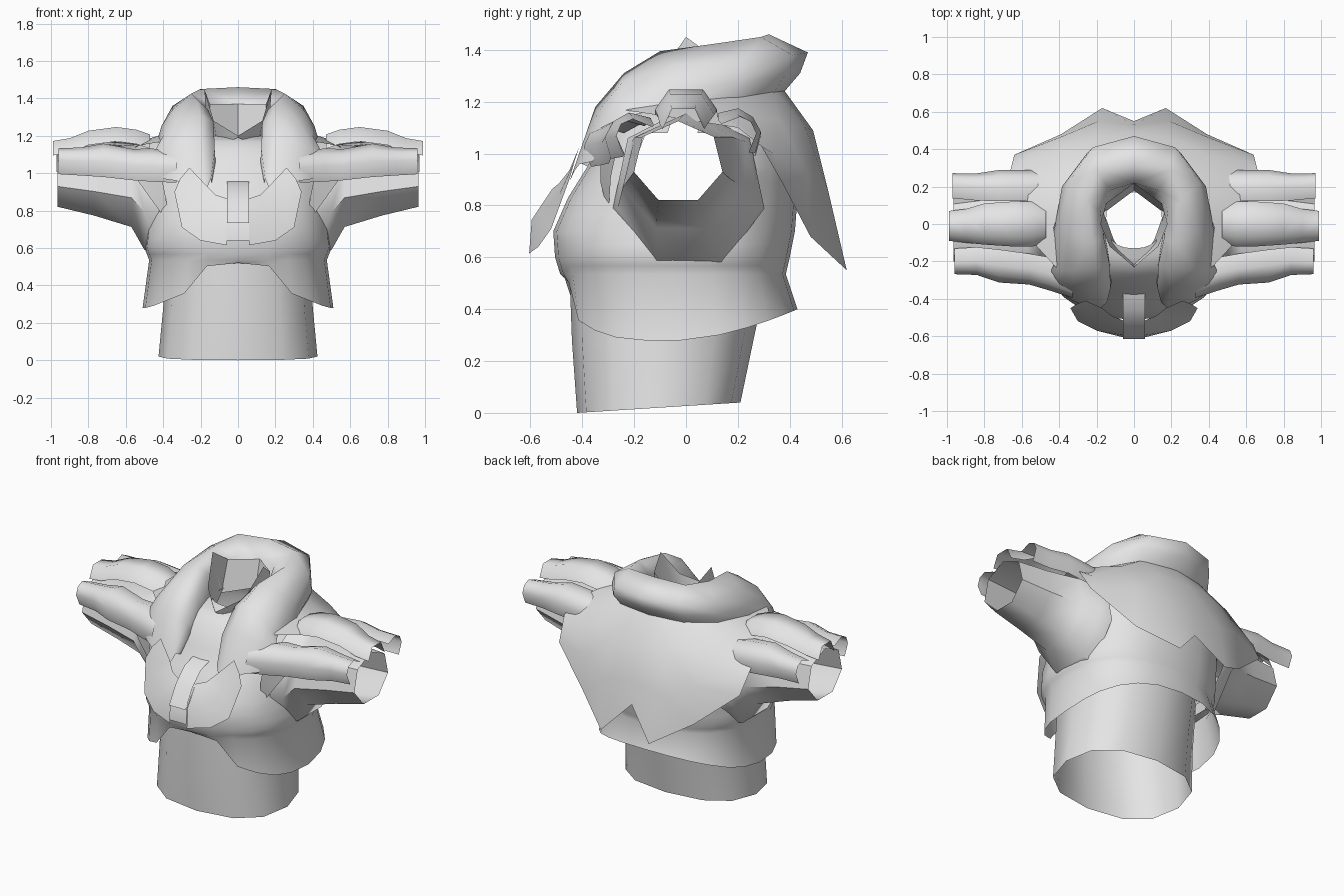
import bpy, bmesh, math

cloth = bpy.data.materials.new("grey cloth")
cloth.diffuse_color = (0.78, 0.78, 0.78, 1)


def loft(name, rows, closed=False, mirror=False, angle=50, drop=None):
    """Skin a list of point rows; optionally close each row and mirror across x."""
    bm = bmesh.new()
    grid = [[bm.verts.new(p) for p in r] for r in rows]
    n = len(rows[0])
    for a, b in zip(grid, grid[1:]):
        for i in range(n if closed else n - 1):
            j = (i + 1) % n
            bm.faces.new((a[i], a[j], b[j], b[i]))
    if mirror:
        geo = bm.verts[:] + bm.edges[:] + bm.faces[:]
        dup = bmesh.ops.duplicate(bm, geom=geo)["geom"]
        for v in dup:
            if isinstance(v, bmesh.types.BMVert):
                v.co.x = -v.co.x
        bmesh.ops.reverse_faces(bm, faces=[f for f in dup if isinstance(f, bmesh.types.BMFace)])
    bmesh.ops.remove_doubles(bm, verts=bm.verts, dist=0.0005)
    if drop:
        bad = [f for f in bm.faces if drop(f.calc_center_median())]
        bmesh.ops.delete(bm, geom=bad, context='FACES')
    bmesh.ops.recalc_face_normals(bm, faces=bm.faces)
    me = bpy.data.meshes.new(name)
    bm.to_mesh(me)
    bm.free()
    me.materials.append(cloth)
    ob = bpy.data.objects.new(name, me)
    bpy.context.collection.objects.link(ob)
    bpy.context.view_layer.objects.active = ob
    ob.select_set(True)
    bpy.ops.object.shade_smooth_by_angle(angle=math.radians(angle))
    ob.select_set(False)
    return ob


def body_ring(xh, yf, yb, zfun, n=24, e=0.83):
    """Rounded body section; zfun gives height from the x, y position."""
    ring = []
    for i in range(n):
        t = 2 * math.pi * i / n
        c, s = math.cos(t), math.sin(t)
        x = xh * math.copysign(abs(c) ** e, c)
        y = (yf + yb) / 2 + (yb - yf) / 2 * math.copysign(abs(s) ** e, s)
        ring.append((x, y, zfun(x, y)))
    return ring


def level(z):
    return lambda x, y: z


# Undershirt: open tube at the waist
loft("undershirt", [
    body_ring(.425, -.42, .21, lambda x, y: .04 * (y + .42) / .63, 12),
    body_ring(.40, -.44, .26, level(.28), 12),
    body_ring(.385, -.45, .32, level(.56), 12)], closed=True)


# Jacket body with an arched front hem and open arm holes
def hem(x, y):
    if y < -.2:
        t = min(max((abs(x) - .2) / .08, 0), 1)
        z = .52 - .1 * (abs(x) if abs(x) < .2 else .2) - .14 * t
        return z - .08 * min(max((abs(x) - .28) / .2, 0), 1)
    return .28 + .12 * max(0, (y + .02) / .45) ** 1.6


body = [body_ring(.51, -.465, .43, hem)]
sections = [(.535, .475, -.485, .385), (.6, .5, -.505, .40), (.7, .49, -.512, .42), (.83, .48, -.455, .43),
            (.95, .48, -.38, .43), (1.08, .46, -.31, .40), (1.17, .33, -.23, .33), (1.2, .15, -.13, .17)]
for a, b in zip(sections, sections[1:]):
    for k in (0, .5):
        z, xh, yf, yb = [p + (q - p) * k for p, q in zip(a, b)]
        body.append(body_ring(xh, yf, yb, level(z)))
body.append(body_ring(.15, -.13, .17, level(1.2)))
loft("jacket_body", body, closed=True,
     drop=lambda c: abs(c.x) > .3 and ((c.y + .0) / .215) ** 2 + ((c.z - .9) / .225) ** 2 < 1)

# Sleeves: seven sided open tubes
sleeve = []
for x, cy, cz, ry, rz in [(.42, .01, .86, .30, .32), (.5, .01, .86, .28, .3), (.57, -.01, .92, .24, .23),
                          (.77, -.025, .945, .20, .19), (.965, -.03, .965, .175, .16)]:
    sleeve.append([(x, cy + ry * math.sin(2 * math.pi * i / 7), cz + rz * math.cos(2 * math.pi * i / 7))
                   for i in range(7)])
loft("sleeves", sleeve, closed=True, mirror=True)


# Shoulder straps: draped bands along the arm
ARCH = [(-1, -.5), (-.6, .5), (0, .75), (.6, .5), (1, -.5)]
TOP = [(-1, -.5), (-.55, .6), (.55, .6), (1, -.5)]


def strap(name, prof, path, roll, thick):
    cr, sr = math.cos(roll), math.sin(roll)
    rows = []
    for x, y, z, w in path:
        rows.append([(x, y + a * w * cr - b * thick * sr, z + a * w * sr + b * thick * cr) for a, b in prof])
    loft(name, rows, mirror=True, angle=75)


strap("top_strap", TOP, [(.47, 0, 1.165, .1), (.54, 0, 1.19, .12), (.65, 0, 1.205, .12), (.8, 0, 1.185, .11),
                         (.9, -.01, 1.145, .09), (.99, -.01, 1.13, .08)], 0, .07)
strap("front_strap", ARCH, [(.33, -.33, 1.04, .09), (.46, -.28, 1.06, .11), (.56, -.255, 1.06, .1),
                            (.72, -.24, 1.085, .11), (.84, -.21, 1.075, .085), (.96, -.21, 1.075, .075)], .8, .075)
strap("back_strap", ARCH, [(.47, .22, 1.08, .09), (.56, .22, 1.09, .105), (.72, .22, 1.105, .105),
                           (.84, .21, 1.09, .085), (.97, .215, 1.085, .075)], -.8, .07)

# Rolled hood around the neck, its ends draping onto the chest
hood = [
    [(0, .2, 1.2), (0, .22, 1.375), (0, .32, 1.46), (0, .47, 1.39), (0, .44, 1.31), (0, .38, 1.24)],
    [(.1, .15, 1.2), (.13, .18, 1.37), (.2, .29, 1.45), (.22, .41, 1.38), (.25, .38, 1.3), (.22, .33, 1.22)],
    [(.16, .06, 1.18), (.18, .07, 1.36), (.25, .12, 1.425), (.35, .22, 1.36), (.385, .2, 1.27), (.36, .18, 1.2)],
    [(.15, -.08, 1.15), (.16, -.08, 1.34), (.22, -.1, 1.395), (.35, -.05, 1.34), (.41, -.05, 1.25), (.43, -.05, 1.18)],
    [(.13, -.2, 1.1), (.13, -.22, 1.27), (.2, -.24, 1.31), (.33, -.25, 1.27), (.4, -.25, 1.2), (.42, -.2, 1.15)],
    [(.12, -.31, 1.06), (.125, -.34, 1.13), (.2, -.35, 1.18), (.31, -.34, 1.16), (.4, -.31, 1.13), (.45, -.26, 1.11)],
    [(.14, -.38, .95), (.145, -.42, .97), (.18, -.45, .89), (.25, -.44, .92), (.33, -.41, .96), (.4, -.36, .97)],
]
loft("hood_roll", hood, mirror=True, angle=120)

# Standing inner collar with pointed tips and a V front
loft("inner_collar", [
    [(0, .18, 1.2), (.16, .06, 1.17), (.11, -.08, 1.14), (.08, -.13, 1.16), (0, -.22, 1.19)],
    [(0, .22, 1.37), (.15, .11, 1.37), (.18, 0, 1.45), (.13, -.12, 1.28), (0, -.23, 1.2)]], mirror=True)

# Cape over the shoulders, two points at the back hem
loft("cape", [
    [(0, .36, 1.27), (.2, .33, 1.26), (.36, .18, 1.22), (.43, -.02, 1.2), (.4, -.25, 1.17)],
    [(0, .49, 1.09), (.2, .46, 1.1), (.4, .36, 1.13), (.55, .15, 1.16), (.52, -.12, 1.15)],
    [(0, .53, .88), (.19, .55, .85), (.38, .47, .92), (.6, .34, 1.0), (.64, .2, 1.1)],
    [(0, .55, .73), (.17, .62, .55), (.39, .48, .68), (.64, .37, .89), (.66, .29, 1.03)]], mirror=True)

# Pointed flaps in front of the armpits
loft("armpit_flaps", [
    [(.6, -.26, 1.05), (.42, -.33, 1.04)],
    [(.5, -.29, .91), (.39, -.33, .89)],
    [(.385, -.30, .75), (.37, -.30, .77)]], mirror=True)

# Crescent chest piece with a notched front and its centre tab
loft("chest_piece", [
    [(.06, -.515, .865), (.12, -.49, .885), (.17, -.45, .935), (.26, -.41, 1.03)],
    [(.06, -.595, .745), (.15, -.56, .77), (.25, -.49, .84), (.31, -.43, .97)],
    [(.06, -.605, .615), (.2, -.57, .64), (.3, -.52, .71), (.34, -.45, .9)]], mirror=True)
loft("chest_centre", [[(s * .06, y, z) for s in (-1, 0, 1)]
                      for y, z in [(-.515, .865), (-.6, .745), (-.61, .64)]])
loft("chest_tab", [[(s * .058, y, z) for s in (-1, 1)]
                   for y, z in [(-.36, .96), (-.46, .93), (-.545, .85), (-.615, .735)]])
